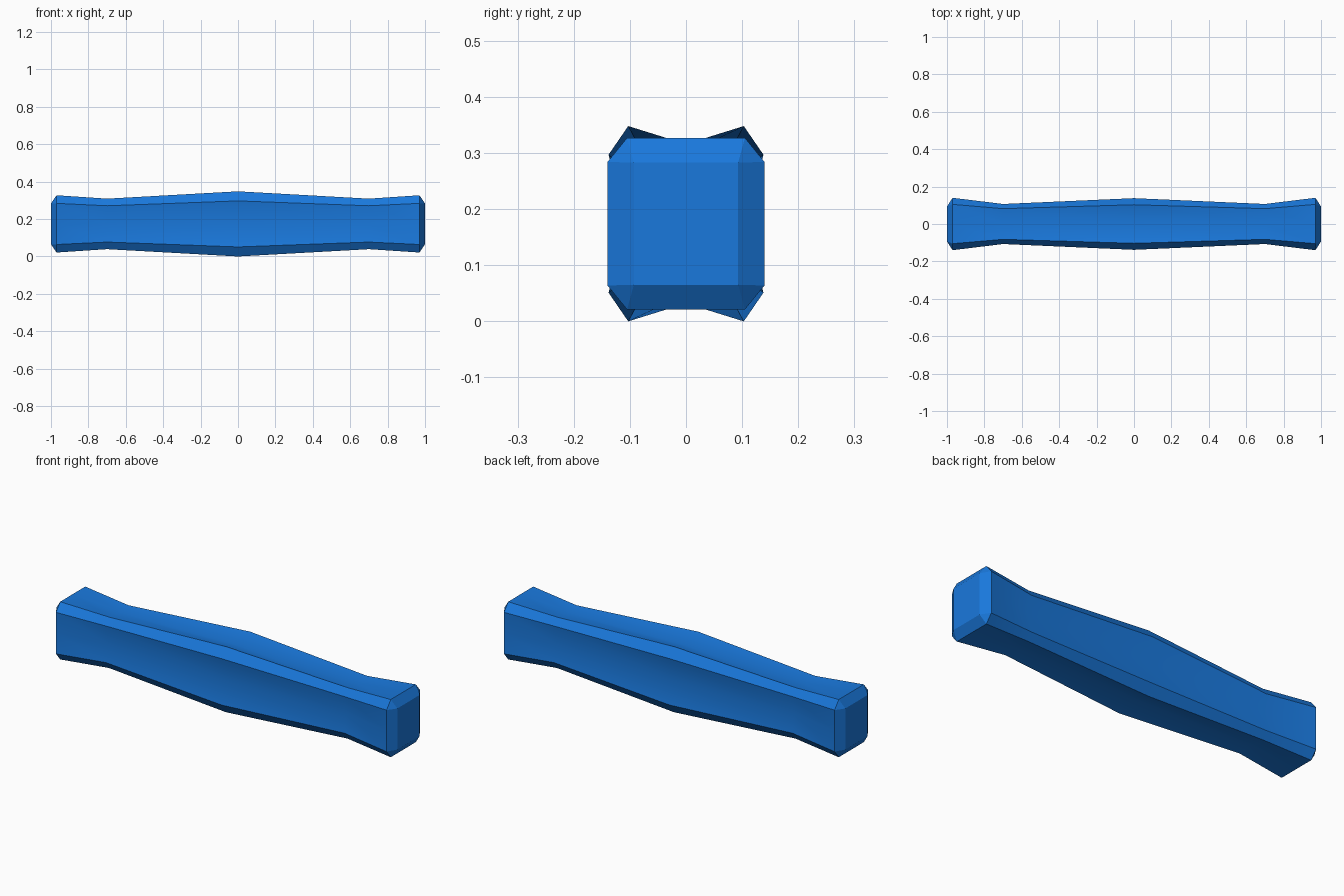
import bpy, bmesh, math

if "Cube" in bpy.data.objects:
    bpy.data.objects.remove(bpy.data.objects["Cube"])

ZC = 0.174
# x, chamfer corner half sizes: side y, its z, top y, its z; hollow centre: side y, top z
STATIONS = [
    (0.00, 0.138, 0.123, 0.103, 0.174, 0.108, 0.142),
    (0.70, 0.107, 0.097, 0.082, 0.135, 0.094, 0.126),
    (0.97, 0.140, 0.110, 0.105, 0.153, 0.140, 0.153),
    (1.00, 0.093, 0.109, 0.093, 0.109, 0.093, 0.109),   # end cap
]


def section(sy, sz, ty, tz, my, mz):
    """Chamfered rectangle with a hollow centre point on each side."""
    return [(my, 0), (sy, sz), (ty, tz), (0, mz), (-ty, tz), (-sy, sz),
            (-my, 0), (-sy, -sz), (-ty, -tz), (0, -mz), (ty, -tz), (sy, -sz)]


# Full list of stations, mirrored about the middle
stations = [(-s[0],) + s[1:] for s in reversed(STATIONS[1:])] + STATIONS

bm = bmesh.new()
rings = []
for s in stations:
    rings.append([bm.verts.new((s[0], y, ZC + z)) for y, z in section(*s[1:])])

# Skin between the stations
for a, b in zip(rings, rings[1:]):
    for i in range(12):
        j = (i + 1) % 12
        bm.faces.new((a[i], a[j], b[j], b[i]))

# Flat end caps
bm.faces.new(rings[0])
bm.faces.new(rings[-1])
bmesh.ops.remove_doubles(bm, verts=bm.verts[:], dist=1e-4)
bmesh.ops.recalc_face_normals(bm, faces=bm.faces[:])

mesh = bpy.data.meshes.new("bar")
bm.to_mesh(mesh)
bm.free()
bar = bpy.data.objects.new("bar", mesh)
bpy.context.collection.objects.link(bar)

# Blue finish
blue = bpy.data.materials.new("blue")
blue.diffuse_color = (0.01, 0.19, 0.72, 1)
blue.use_nodes = True
blue.node_tree.nodes["Principled BSDF"].inputs["Base Color"].default_value = blue.diffuse_color
mesh.materials.append(blue)

# Smooth hollows, crisp chamfers, flat ends
bpy.context.view_layer.objects.active = bar
bar.select_set(True)
bpy.ops.object.shade_smooth_by_angle(angle=math.radians(36))
for p in mesh.polygons:
    if abs(p.center.x) > 0.971:
        p.use_smooth = False
